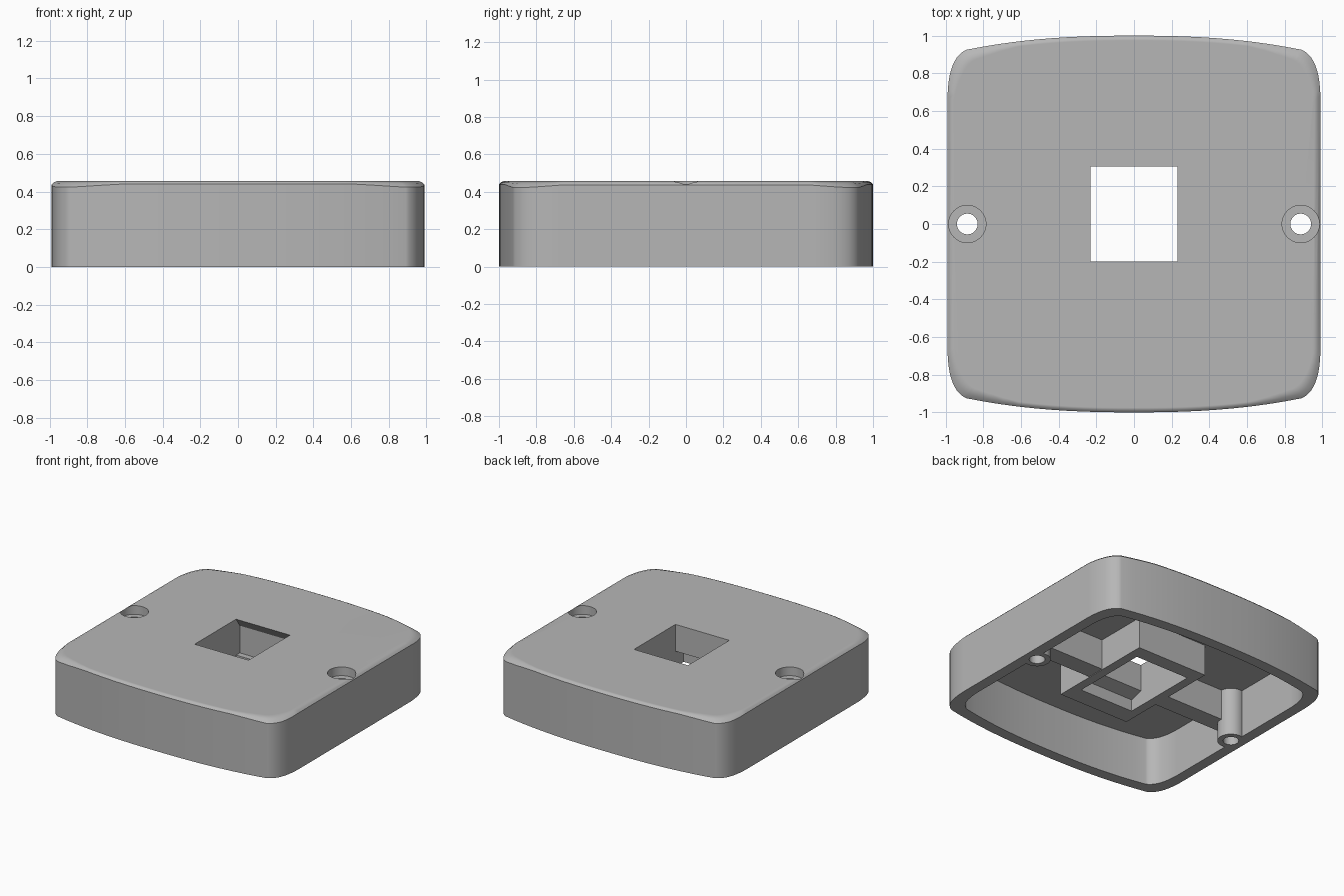
import bpy, bmesh, math

old = bpy.data.objects.get("Cube")
if old:
    bpy.data.objects.remove(old, do_unlink=True)

HEIGHT, CEILING, FRAME_Z = 0.457, 0.37, 0.13

grey = bpy.data.materials.new("plain_grey")
grey.use_nodes = True
grey.diffuse_color = (0.47, 0.47, 0.47, 1)
grey.node_tree.nodes["Principled BSDF"].inputs["Base Color"].default_value = grey.diffuse_color


def outline():
    """Rounded plan: bowed front and back, straight sides, soft corners."""
    quarter = []
    for i in range(11):
        x = 0.89 * i / 10
        quarter.append((x, 1 - 0.075 * (x / 0.89) ** 2.4))
    p = [(0.89, 0.925), (0.955, 0.895), (0.985, 0.82), (0.99, 0.68)]
    for i in range(1, 11):
        t = i / 10
        w = [(1 - t) ** 3, 3 * t * (1 - t) ** 2, 3 * t * t * (1 - t), t ** 3]
        quarter.append(tuple(sum(a * q[k] for a, q in zip(w, p)) for k in (0, 1)))
    right = quarter + [(x, -y) for x, y in reversed(quarter)]
    return right + [(-x, y) for x, y in reversed(right[1:-1])]


def loft(name, rings):
    """Closed solid through a stack of matching rings."""
    bm = bmesh.new()
    loops = [[bm.verts.new(co) for co in ring] for ring in rings]
    n = len(loops[0])
    for a, b in zip(loops, loops[1:]):
        for i in range(n):
            j = (i + 1) % n
            bm.faces.new((a[i], a[j], b[j], b[i]))
    bm.faces.new(loops[0])
    bm.faces.new(loops[-1])
    bmesh.ops.recalc_face_normals(bm, faces=bm.faces)
    mesh = bpy.data.meshes.new(name)
    bm.to_mesh(mesh)
    bm.free()
    mesh.materials.append(grey)
    ob = bpy.data.objects.new(name, mesh)
    bpy.context.collection.objects.link(ob)
    return ob


def block(name, x0, x1, y0, y1, z0, z1):
    base = [(x0, y0), (x1, y0), (x1, y1), (x0, y1)]
    return loft(name, [[(x, y, z) for x, y in base] for z in (z0, z1)])


def cylinder(name, x, radius, z0, z1, sides=40):
    ring = [(x + radius * math.cos(i * math.tau / sides),
             radius * math.sin(i * math.tau / sides)) for i in range(sides)]
    return loft(name, [[(a, b, z) for a, b in ring] for z in (z0, z1)])


def combine(target, tool, operation):
    tool.hide_render = True
    mod = target.modifiers.new(operation, 'BOOLEAN')
    mod.operation, mod.solver, mod.object = operation, 'EXACT', tool
    bpy.context.view_layer.objects.active = target
    bpy.ops.object.modifier_apply(modifier=mod.name)
    bpy.data.objects.remove(tool, do_unlink=True)


# Outer body, its softened top edge widening at the corners
plan = outline()


def edge_ring(inset, drop):
    ring = []
    for x, y in plan:
        corner = min(1, max(0, (abs(x * y) - 0.62) / 0.2))
        k = 1 - inset * (0.025 + 0.03 * corner)
        ring.append((x * k, y * k, HEIGHT - drop * (0.018 + 0.016 * corner)))
    return ring


body = loft("box_body", [[(x, y, 0) for x, y in plan],
                         edge_ring(0, 1), edge_ring(0.4, 0.4), edge_ring(1, 0)])

# Hollow underside
combine(body, loft("hollow", [[(x * 0.916, y * 0.916, z) for x, y in plan]
                              for z in (-0.1, CEILING)]), 'DIFFERENCE')

# Socket frame, with a rib and a screw post on each side
combine(body, block("socket_frame", -0.3, 0.3, -0.44, 0.415, FRAME_Z, CEILING + 0.03), 'UNION')
for side in (-1, 1):
    xs = sorted((side * 0.28, side * 0.87))
    combine(body, block("rib", *xs, -0.13, 0.01, FRAME_Z + 0.005, CEILING + 0.02), 'UNION')
    combine(body, cylinder("screw_post", side * 0.885, 0.095, 0, CEILING + 0.015), 'UNION')

# Socket opening: a catch step at the front, an undercut and a lip at the back
profile = [(-0.2, 0.5), (-0.2, 0.25), (-0.3, 0.22), (-0.3, 0.05), (0.305, 0.05),
           (0.305, 0.18), (0.35, 0.18), (0.35, 0.39), (0.305, HEIGHT), (0.305, 0.5)]
combine(body, loft("socket_opening", [[(x, y, z) for y, z in profile]
                                      for x in (-0.23, 0.23)]), 'DIFFERENCE')

# Screw holes with counterbores
for side in (-1, 1):
    combine(body, cylinder("screw_hole", side * 0.885, 0.055, -0.1, 0.6), 'DIFFERENCE')
    combine(body, cylinder("counterbore", side * 0.885, 0.099, 0.39, 0.6), 'DIFFERENCE')

# Smooth curved walls, crisp edges
bpy.ops.object.select_all(action='DESELECT')
body.select_set(True)
bpy.context.view_layer.objects.active = body
bpy.ops.object.shade_smooth_by_angle(angle=math.radians(30))
weighted = body.modifiers.new("even_shading", 'WEIGHTED_NORMAL')
weighted.keep_sharp = True
